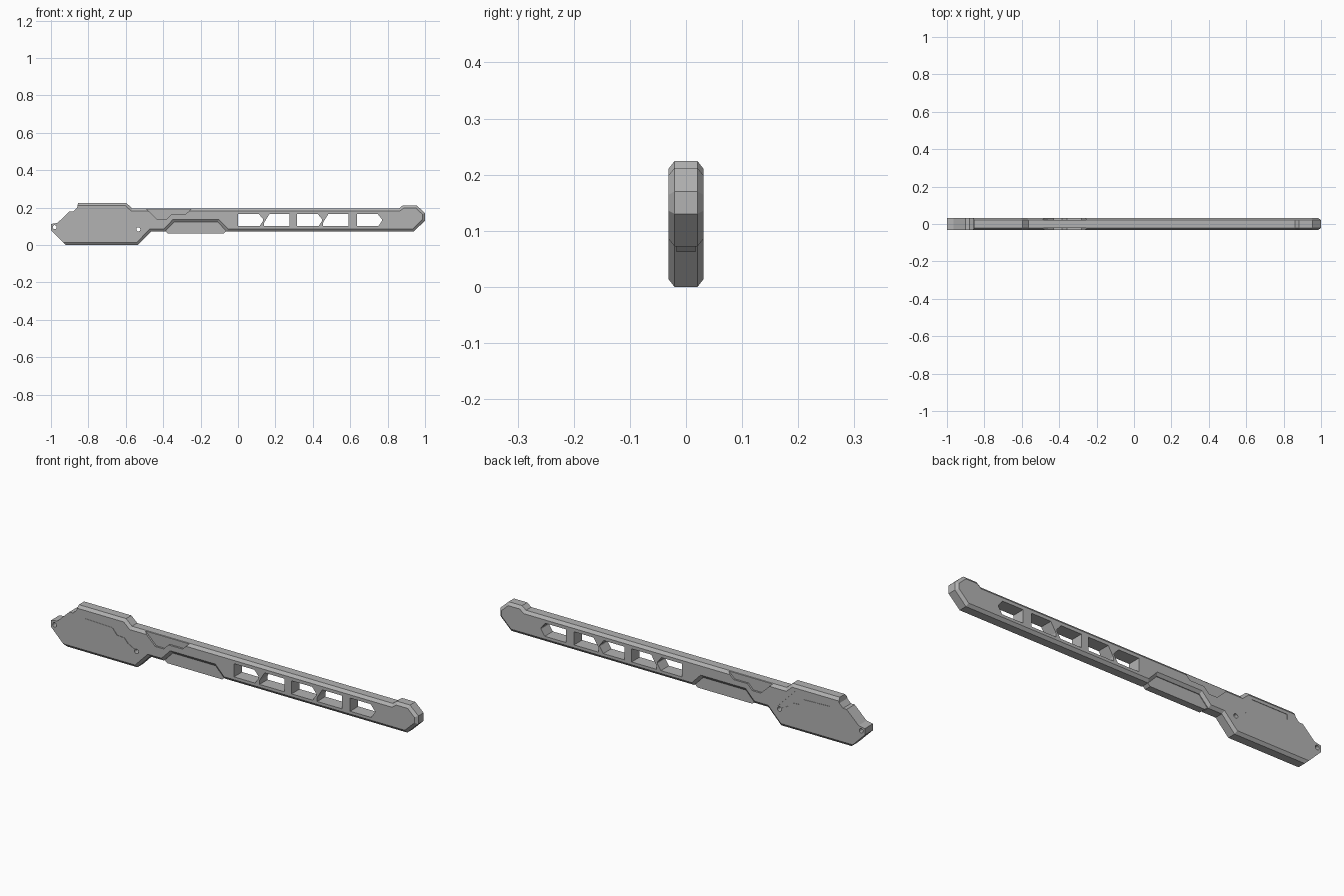
import bpy, bmesh, math
from mathutils import Vector

if "Cube" in bpy.data.objects:
    bpy.data.objects.remove(bpy.data.objects["Cube"])

grey = bpy.data.materials.new("plain grey")
grey.diffuse_color = (0.45, 0.45, 0.45, 1)
grey.use_nodes = True
grey.node_tree.nodes["Principled BSDF"].inputs["Base Color"].default_value = grey.diffuse_color
HALF = 0.0315


def inset(pts, dists):
    """Move each edge of a clockwise outline inwards by its own distance."""
    n, out = len(pts), []
    v = [Vector(p) for p in pts]
    for i in range(n):
        a, b, c = v[i - 1], v[i], v[(i + 1) % n]
        d1, d2 = (b - a).normalized(), (c - b).normalized()
        n1, n2 = Vector((d1.y, -d1.x)), Vector((d2.y, -d2.x))
        e1, e2 = dists[i - 1], dists[i]
        det = n1.x * n2.y - n1.y * n2.x
        if abs(det) < 1e-4:
            out.append(b + n1 * e1)
        else:
            out.append(b + Vector(((e1 * n2.y - e2 * n1.y) / det,
                                   (e2 * n1.x - e1 * n2.x) / det)))
    return out


def loft(name, layers):
    """Solid from matching outlines, each given as (y, points)."""
    bm = bmesh.new()
    rings = [[bm.verts.new((p[0], y, p[1])) for p in pts] for y, pts in layers]
    n = len(rings[0])
    bm.faces.new(rings[0])
    bm.faces.new(rings[-1][::-1])
    for r, s in zip(rings, rings[1:]):
        for i in range(n):
            j = (i + 1) % n
            bm.faces.new((r[i], r[j], s[j], s[i]))
    bmesh.ops.recalc_face_normals(bm, faces=bm.faces)
    me = bpy.data.meshes.new(name)
    bm.to_mesh(me)
    bm.free()
    me.materials.append(grey)
    ob = bpy.data.objects.new(name, me)
    bpy.context.collection.objects.link(ob)
    return ob


def chamfered(name, pts, half, dists, depth):
    small = inset(pts, dists)
    return loft(name, [(-half, small), (-half + depth, pts),
                       (half - depth, pts), (half, small)])


def cut(target, pts, y0, y1):
    cutter = loft("cutter", [(y0, pts), (y1, pts)])
    cutter.hide_render = True
    m = target.modifiers.new("cut", 'BOOLEAN')
    m.operation, m.solver, m.object = 'DIFFERENCE', 'EXACT', cutter
    bpy.context.view_layer.objects.active = target
    bpy.ops.object.modifier_apply(modifier=m.name)
    bpy.data.objects.remove(cutter)


def circle(x, z, r, n=12):
    return [(x + r * math.cos(-2 * math.pi * i / n),
             z + r * math.sin(-2 * math.pi * i / n)) for i in range(n)]


# body outline, clockwise from the rear tab
outline = [(-1.0, 0.08), (-1.0, 0.112), (-0.965, 0.118), (-0.9, 0.18), (-0.88, 0.18),
           (-0.86, 0.2), (-0.855, 0.224), (-0.597, 0.224), (-0.565, 0.195),
           (0.86, 0.195), (0.882, 0.212), (0.955, 0.212), (1.0, 0.17),
           (1.0, 0.13), (0.94, 0.072), (-0.06, 0.072), (-0.108, 0.122),
           (-0.342, 0.122), (-0.39, 0.072), (-0.465, 0.072), (-0.535, 0.0),
           (-0.92, 0.0)]
dists = [0.0] * 6 + [0.014] * 15 + [0.0]
body = chamfered("blade_body", outline, HALF, dists, 0.011)

# five windows with alternating pointed and slanted ends
for i, x in enumerate((0.0, 0.14, 0.315, 0.455, 0.635)):
    w = 0.135
    pts = [(0, 0.1), (0, 0.165), (0.112, 0.165), (w, 0.137), (w, 0.13), (0.115, 0.1)]
    if i % 2:
        pts = [(0, 0.1), (0, 0.12), (0.028, 0.165), (w, 0.165), (w, 0.1)]
    cut(body, [(x + a, z) for a, z in pts], -0.1, 0.1)

# pin holes
cut(body, circle(-0.98, 0.095, 0.011), -0.1, 0.1)
cut(body, circle(-0.533, 0.083, 0.011), -0.1, 0.1)

# side recesses: angled pocket near the neck and shallow handle panel
pocket = [(-0.55, 0.25), (-0.43, 0.135), (-0.385, 0.135), (-0.358, 0.162),
          (-0.282, 0.162), (-0.19, 0.25)]
panel = [(-0.815, 0.17), (-0.815, 0.195), (-0.62, 0.195), (-0.525, 0.098),
         (-0.542, 0.09), (-0.58, 0.11), (-0.6, 0.132), (-0.64, 0.135), (-0.665, 0.165)]
for s in (-1, 1):
    cut(body, pocket, s * (HALF - 0.009), s * 0.1)
    cut(body, panel, s * (HALF - 0.002), s * 0.1)

# narrower insert in the underside notch
insert = [(-0.39, 0.075), (-0.335, 0.13), (-0.115, 0.13), (-0.06, 0.075),
          (-0.075, 0.062), (-0.375, 0.062)]
loft("underside_insert", [(-0.017, insert), (0.017, insert)])
